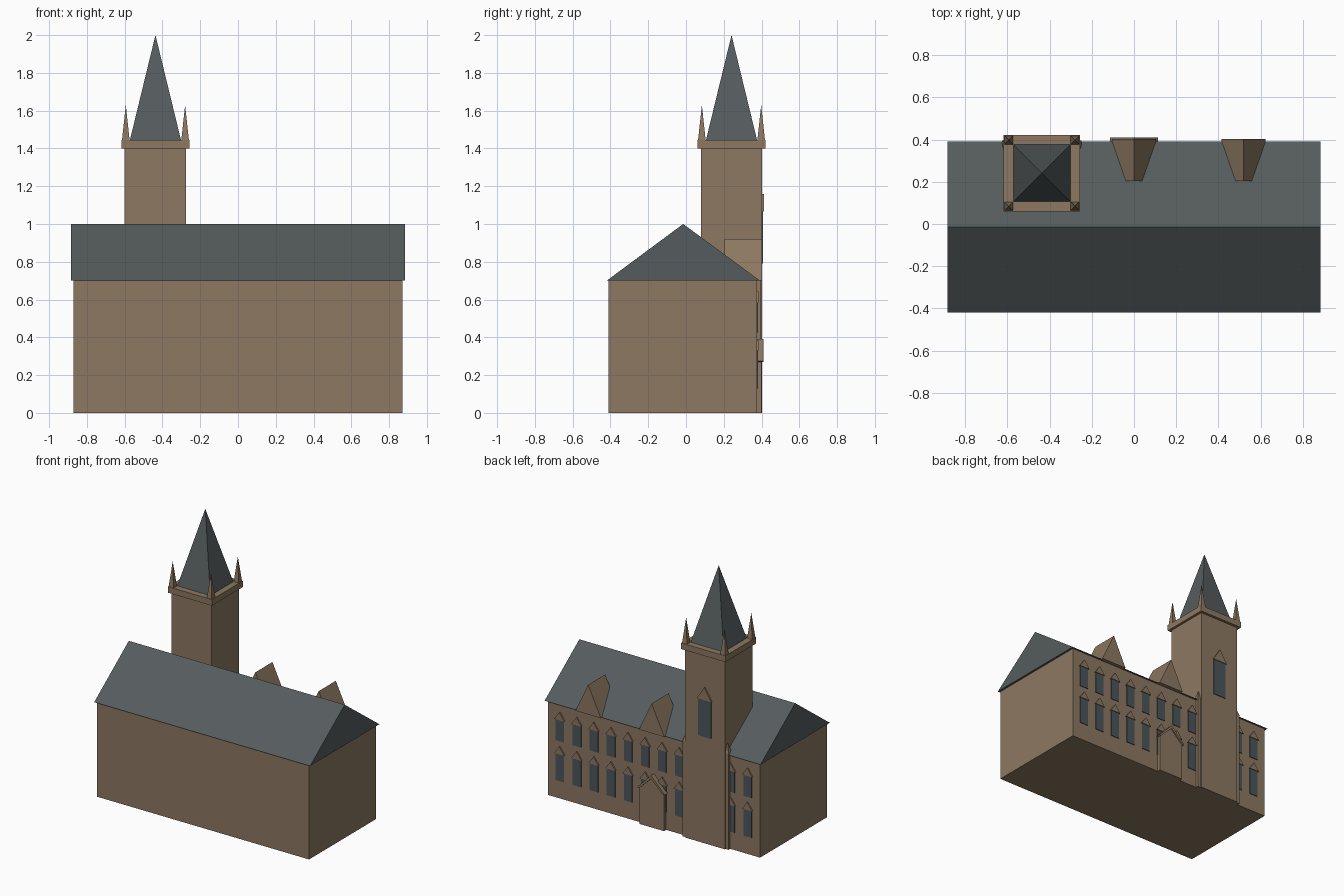
import bpy, bmesh

if "Cube" in bpy.data.objects:
    bpy.data.objects.remove(bpy.data.objects["Cube"])


def material(name, rgb):
    m = bpy.data.materials.new(name)
    m.diffuse_color = (*rgb, 1)
    m.use_nodes = True
    m.node_tree.nodes["Principled BSDF"].inputs["Base Color"].default_value = m.diffuse_color
    return m


STONE = material("brown stone", (0.262, 0.188, 0.119))
SLATE = material("grey slate", (0.091, 0.107, 0.109))
GLASS = material("dark glass", (0.070, 0.091, 0.102))


def finish(name, bm, mat):
    bmesh.ops.recalc_face_normals(bm, faces=bm.faces)
    me = bpy.data.meshes.new(name)
    bm.to_mesh(me)
    bm.free()
    me.materials.append(mat)
    ob = bpy.data.objects.new(name, me)
    bpy.context.collection.objects.link(ob)
    return ob


def prism(name, profile, start, end, mat, axis="y"):
    """Extrude a profile of (across, z) points along the x or y axis."""
    bm = bmesh.new()
    if axis == "y":
        pts = [(a, start, z) for a, z in profile]
        move = (0, end - start, 0)
    else:
        pts = [(start, a, z) for a, z in profile]
        move = (end - start, 0, 0)
    face = bm.faces.new([bm.verts.new(p) for p in pts])
    new = bmesh.ops.extrude_face_region(bm, geom=[face])["geom"]
    bmesh.ops.translate(bm, vec=move,
                        verts=[g for g in new if isinstance(g, bmesh.types.BMVert)])
    return finish(name, bm, mat)


def box(name, x0, x1, y0, y1, z0, z1, mat):
    return prism(name, [(x0, z0), (x1, z0), (x1, z1), (x0, z1)], y0, y1, mat)


def pyramid(name, x, y, z0, z1, half, mat):
    bm = bmesh.new()
    base = [bm.verts.new((x + sx * half, y + sy * half, z0))
            for sx, sy in ((-1, -1), (1, -1), (1, 1), (-1, 1))]
    tip = bm.verts.new((x, y, z1))
    bm.faces.new(base)
    for i in range(4):
        bm.faces.new((base[i], base[(i + 1) % 4], tip))
    return finish(name, bm, mat)


def window(name, x, y, z0, z1, peak, half):
    """Pointed window: thin pane under a projecting triangular hood."""
    box(name + "_pane", x - half, x + half, y - 0.01, y + 0.005, z0, z1, GLASS)
    h = half + 0.008
    prism(name + "_hood", [(x - h, z1 - 0.005), (x + h, z1 - 0.005), (x, peak)],
          y - 0.01, y + 0.01, STONE)


# Main hall and its roof
WALL = 0.375
box("hall_walls", -0.87, 0.87, -0.41, WALL, 0, 0.70, STONE)
prism("hall_roof", [(-0.42, 0.70), (0.392, 0.70), (-0.015, 1.0)],
      -0.885, 0.885, SLATE, axis="x")

# Two rows of windows
for i in range(12):
    x = -0.77 + 0.14 * i
    window("lower_window", x, WALL, 0.13, 0.335, 0.387, 0.034)
    window("upper_window", x, WALL, 0.425, 0.588, 0.642, 0.034)

# Gabled dormers
for x in (0.0, 0.52):
    prism("dormer", [(x - 0.104, 0.70), (x + 0.104, 0.70), (x, 0.92)],
          0.203, 0.403, STONE)

# Entrance porch with gable and coping
prism("porch", [(-0.10, 0), (0.10, 0), (0.10, 0.285), (0, 0.375), (-0.10, 0.285)],
      0.36, 0.40, STONE)
prism("porch_coping", [(-0.113, 0.275), (-0.10, 0.27), (0, 0.365), (0.10, 0.27),
                       (0.113, 0.275), (0, 0.39)], 0.36, 0.41, STONE)

# Tower
TX, TY = -0.437, 0.241
box("tower", TX - 0.163, TX + 0.163, TY - 0.161, TY + 0.161, 0, 1.41, STONE)
box("tower_cornice", TX - 0.181, TX + 0.181, TY - 0.181, TY + 0.181, 1.40, 1.445, STONE)
pyramid("spire", TX, TY, 1.445, 2.0, 0.135, SLATE)
window("tower_window", TX, TY + 0.161, 0.79, 1.07, 1.16, 0.052)

for sx in (-1, 1):
    # Corner pinnacles
    for sy in (-1, 1):
        pyramid("pinnacle", TX + sx * 0.157, TY + sy * 0.157, 1.445, 1.63, 0.02, STONE)
    # Slim side buttresses with pointed tops
    bx = TX + sx * 0.168
    box("tower_buttress", bx - 0.02, bx + 0.02, 0.355, 0.395, 0, 0.71, STONE)
    pyramid("buttress_tip", bx, 0.375, 0.71, 0.78, 0.02, STONE)
